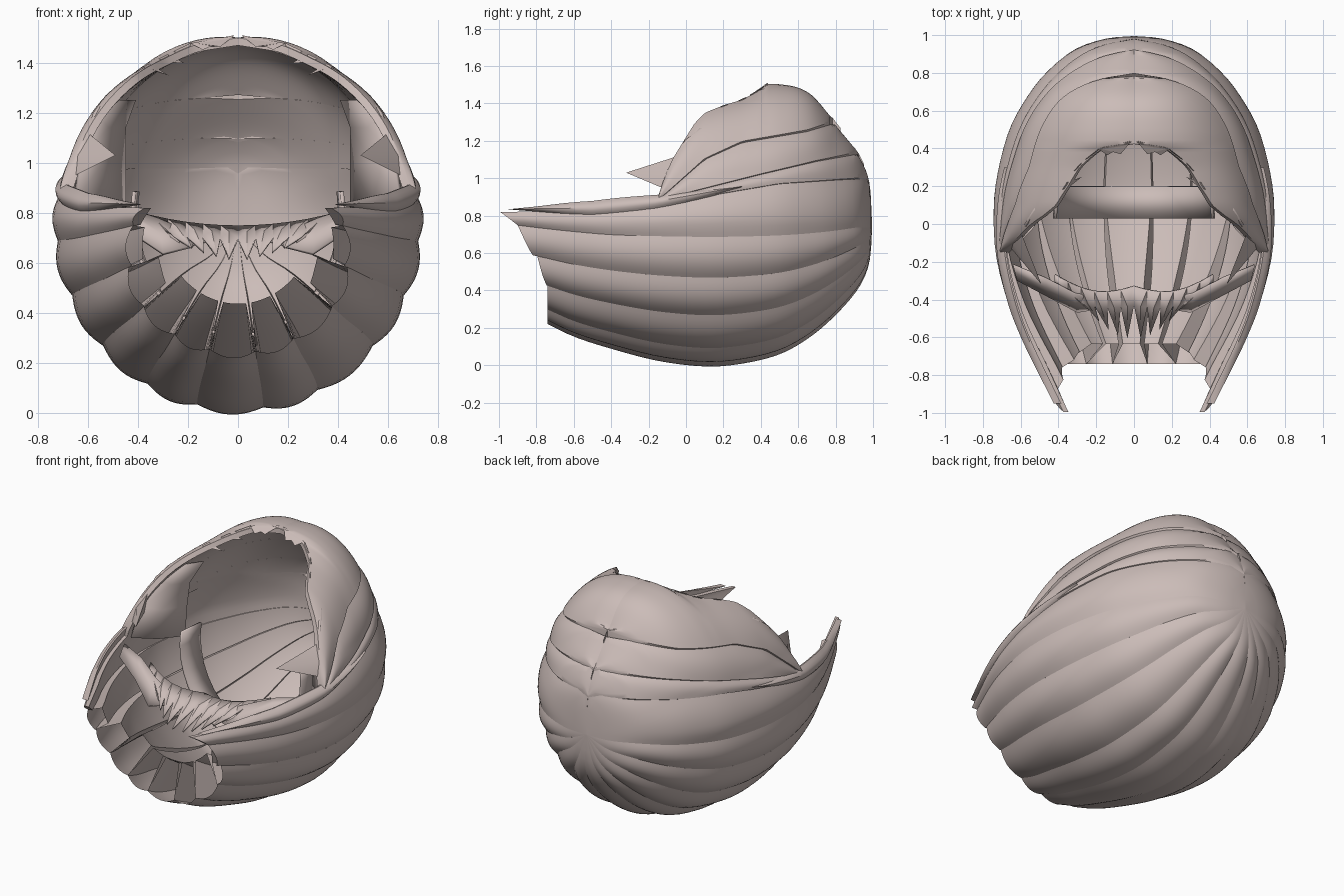
import bpy, bmesh, math
from mathutils import Vector

if "Cube" in bpy.data.objects:
    bpy.data.objects.remove(bpy.data.objects["Cube"])

hair = bpy.data.materials.new("ash_rose")
hair.diffuse_color = (0.60, 0.505, 0.48, 1)
hair.use_nodes = True
hair.node_tree.nodes["Principled BSDF"].inputs["Base Color"].default_value = hair.diffuse_color

# Cross-sections from crown to front: y, half width, centre z, bottom z, top z
ROWS = [(.995, 0, .74, .74, .74), (.98, .15, .76, .56, .97), (.92, .31, .78, .43, 1.12),
        (.80, .455, .78, .29, 1.28), (.66, .56, .78, .17, 1.45), (.5, .645, .78, .08, 1.50),
        (.3, .70, .78, .03, 1.49), (.1, .725, .78, .015, 1.49), (-.15, .715, .78, .045, 1.49),
        (-.4, .655, .78, .11, 1.49), (-.6, .575, .79, .175, 1.49), (-.78, .485, .80, .26, 1.49),
        (-1.0, .37, .82, .34, 1.49)]


def section(u):
    i = min(int(u), len(ROWS) - 2)
    t = u - i
    p = [ROWS[max(0, min(len(ROWS) - 1, i + k))] for k in (-1, 0, 1, 2)]
    return [.5 * (2 * b + (c - a) * t + (2 * a - 5 * b + 4 * c - d) * t * t
                  + (3 * b - a - 3 * c + d) * t ** 3) for a, b, c, d in zip(*p)]


def u_at(y):
    lo, hi = 0, len(ROWS) - 1
    for _ in range(30):
        mid = (lo + hi) / 2
        lo, hi = (mid, hi) if section(mid)[0] > y else (lo, mid)
    return lo


def lerp_table(tab, v):
    # Tables run in descending order
    if v >= tab[0][0]:
        return tab[0][1]
    for (a, p), (b, q) in zip(tab, tab[1:]):
        if v >= b:
            return p + (q - p) * (a - v) / (a - b)
    return tab[-1][1]


def point(u, ang, off=0):
    y, w, zc, b, top = section(u)
    off *= min(1, w / .3)
    c = math.cos(ang)
    h = zc - b if c > 0 else top - zc
    w *= 1 - .045 * max(0, min(1, -c * 3))
    return Vector(((w + off) * math.sin(ang), y, zc - (h + off) * c))


def angle_at(u, z):
    y, w, zc, b, top = section(u)
    return math.acos(max(-1, min(1, (zc - z) / max(top - zc, .001))))


def finish(name, bm, mirror=False):
    bmesh.ops.remove_doubles(bm, verts=bm.verts, dist=.0005)
    bmesh.ops.recalc_face_normals(bm, faces=bm.faces)
    me = bpy.data.meshes.new(name)
    bm.to_mesh(me)
    bm.free()
    me.materials.append(hair)
    ob = bpy.data.objects.new(name, me)
    bpy.context.collection.objects.link(ob)
    if mirror:
        ob.modifiers.new("mirror", 'MIRROR')
    bpy.ops.object.select_all(action='DESELECT')
    ob.select_set(True)
    bpy.context.view_layer.objects.active = ob
    bpy.ops.object.shade_smooth_by_angle(angle=math.radians(35))
    return ob


def lock(name, low, high, u0, u1, thick, bulge, tilt=0, mirror=False, pinch=0, n=10, m=36,
         cap=True, recess=0):
    """Hollow strand on the hair shell between two angle functions."""
    bm = bmesh.new()
    rings = []
    for j in range(m + 1):
        s = j / m
        outer, inner = [], []
        for i in range(n + 1):
            t = i / n
            u = u0 + ((u1(t) if callable(u1) else u1) - u0) * s
            a, b = low(u), high(u)
            off = bulge * math.sin(math.pi * t) + tilt * (1 - t)
            outer.append(point(u, a + (b - a) * t, off))
            u -= recess * s ** 3
            th = thick(section(u)[0])
            ti = .5 + (t - .5) * (1 - pinch * min(1, th / .15))
            inner.append(point(u, a + (b - a) * ti, -th))
        rings.append([bm.verts.new(p) for p in outer + inner[::-1]])
    k = 2 * n + 2
    for a, b in zip(rings, rings[1:]):
        for i in range(k):
            bm.faces.new((a[i], a[(i + 1) % k], b[(i + 1) % k], b[i]))
    for r in ((rings[0], rings[-1]) if cap else (rings[0],)):
        for i in range(n):
            bm.faces.new((r[i], r[i + 1], r[k - 2 - i], r[k - 1 - i]))
    return finish(name, bm, mirror)


# Lines dividing the upper layers: (y, z)
LINE_A = [(.98, 1.0), (.8, .99), (.5, .97), (0, .885), (-.15, .86), (-.5, .825), (-1, .82)]
LINE_M = [(.94, 1.6), (.92, 1.13), (.7, 1.09), (.4, 1.02), (0, .92), (-.15, .87)]
LINE_B = [(.80, 1.6), (.78, 1.29), (.65, 1.25), (.3, 1.19), (.1, 1.1), (-.15, .88)]
RIM = [(.44, 1.6), (.42, 1.485), (.3, 1.42), (.2, 1.39), (.1, 1.35), (.05, 1.3), (0, 1.22),
       (-.08, 1.09), (-.12, .99), (-.15, .9)]


def line(tab):
    return lambda u: angle_at(u, lerp_table(tab, section(u)[0]))


def fixed(deg):
    return lambda u: math.radians(deg)


# Nape strands radiating from the crown, opening into hollow ends
EDGES = [-48, -30, -13, 8, 26, 48]
nape_thick = lambda y: .025 + .24 * max(0, min(1, (.15 - y) / .85))
for k, (a, b) in enumerate(zip(EDGES, EDGES[1:])):
    lock(f"nape_strand_{k + 1}", fixed(a), fixed(b), 0, u_at(-.74), nape_thick, .022,
         pinch=.2, cap=False, recess=.6)

# Side strands with slanted hollow ends
lock("lower_side_strand", fixed(48), fixed(66), 0, lambda t: u_at(-.745 - .05 * t),
     lambda y: .025 + .14 * max(0, min(1, (.15 - y) / .85)), .022, mirror=True,
     pinch=.2, cap=False, recess=.4)
lock("middle_side_strand", fixed(66), fixed(83), 0, lambda t: u_at(-.82 - .08 * t),
     lambda y: .025 + .06 * max(0, min(1, (.15 - y) / .85)), .022, mirror=True,
     pinch=.2, cap=False, recess=.3)
lock("upper_side_strand", fixed(83), line(LINE_A), 0, lambda t: u_at(-.9 - .095 * t),
     lambda y: .025 + .02 * max(0, min(-y, 2.5 * (1 + y))), .018, mirror=True)

# Thin pointed lock lying along the upper edge of each side
wisp_mid = lambda u: line(LINE_A)(u) + .02
wisp_half = lambda u: .06 * math.sin(math.pi * max(0, min(1, (u - 6) / (u_at(-.95) - 6))))
lock("side_wisp", lambda u: wisp_mid(u) - wisp_half(u), lambda u: wisp_mid(u) + wisp_half(u),
     6, u_at(-.95), lambda y: .01, .03, mirror=True, n=6)

# Upper back layers and the fringe cap
thin = lambda y: .03
lock("back_band", line(LINE_A), line(LINE_M), .6, u_at(-.15), thin, .012, .008, mirror=True)
lock("upper_back_band", line(LINE_M), line(LINE_B), 1.6, u_at(-.15), thin, .012, .012, mirror=True)
lock("fringe_cap", line(LINE_B), line(RIM), 2.8, u_at(-.15), thin, .014, .014,
     mirror=True, n=14, m=48)


def spike(name, base, tip, mirror=True):
    bm = bmesh.new()
    vs = [bm.verts.new(p) for p in base]
    t = bm.verts.new(tip)
    bm.faces.new(vs)
    for i in range(len(vs)):
        bm.faces.new((vs[i], vs[(i + 1) % len(vs)], t))
    return finish(name, bm, mirror)


# Small pointed tips along the fringe rim
for k, (y, dx, dy, dz) in enumerate([(.42, -.06, -.05, -.03), (.415, 0, -.05, -.04),
                                     (.36, -.04, .04, .02), (.30, -.08, .06, -.03),
                                     (.2, -.08, .05, -.05)]):
    u = u_at(y)
    base = [point(u_at(y + d), line(RIM)(u_at(y + d)) - .02, .01) for d in (.02, -.02)]
    p = point(u, line(RIM)(u), .01)
    spike(f"fringe_tip_{k + 1}", base + [point(u, line(RIM)(u), -.02)], p + Vector((dx, dy, dz)))

# Forward flick at each temple
spike("temple_flick", [(.60, -.04, 1.12), (.65, -.09, 1.03), (.65, -.13, .95), (.60, -.08, 1.0)],
      (.49, -.32, 1.03))


def sheet(name, cols, mirror=False, thickness=.015):
    bm = bmesh.new()
    vs = [[bm.verts.new(p) for p in c] for c in cols]
    for a, b in zip(vs, vs[1:]):
        for i in range(len(a) - 1):
            bm.faces.new((a[i], a[i + 1], b[i + 1], b[i]))
    ob = finish(name, bm, mirror)
    ob.modifiers.new("thickness", 'SOLIDIFY').thickness = thickness
    return ob


# Folded-in lock inside each temple
sheet("inner_temple_lock", [
    [(.66, -.13, .85), (.55, -.02, .83), (.46, .12, .82)],
    [(.63, -.08, 1.03), (.55, .02, 1.0), (.46, .14, 1.0)],
    [(.58, 0, 1.2), (.53, .08, 1.14), (.46, .17, 1.14)],
    [(.53, .08, 1.27), (.49, .15, 1.25), (.42, .25, 1.25)]], mirror=True)

# Curved cross band inside the bowl
sheet("inner_band", [[(.43 * math.sin(a), .03, .8 - .5 * math.cos(a)),
                      (.415 * math.sin(a), .2, .8 - .5 * math.cos(a))]
                     for a in (math.radians(-100 + 10 * i) for i in range(21))])

# Collar of short locks across the nape, ending in points
collar = bmesh.new()
for sx in (-1, 1):
    for i in range(6):
        x0, x1 = .42 * i / 6, .42 * (i + 1) / 6
        back = lambda x: Vector((sx * x, -.33 - .04 * math.sin(x * 8) + .05 * (x / .42) ** 2,
                                 .75 + .06 * (x / .42) ** 2))
        mid = lambda x: back(x) + Vector((0, -.10 + .05 * x / .42, -.05))
        tip = mid((x0 + x1) / 2) + Vector((-sx * .02 * i, -.17 + .025 * i, -.08 + .008 * i))
        b0, b1, m0, m1 = [collar.verts.new(p) for p in (back(x0), back(x1), mid(x0), mid(x1))]
        crest = collar.verts.new(mid((x0 + x1) / 2) + Vector((0, 0, .025)))
        t = collar.verts.new(tip)
        for f in ((b0, b1, crest), (b0, crest, m0), (b1, m1, crest), (m0, crest, t), (crest, m1, t)):
            collar.faces.new(f)
finish("nape_collar", collar).modifiers.new("thickness", 'SOLIDIFY').thickness = .012

# Leaf-shaped lock from each side down to the collar
sheet("collar_side_lock", [
    [(.64, -.22, .85), (.63, -.26, .83), (.62, -.30, .80)],
    [(.47, -.29, .83), (.46, -.34, .80), (.45, -.39, .74)],
    [(.32, -.37, .78), (.31, -.42, .72), (.30, -.47, .64)],
    [(.18, -.40, .72), (.18, -.42, .70), (.18, -.45, .67)]], mirror=True)
